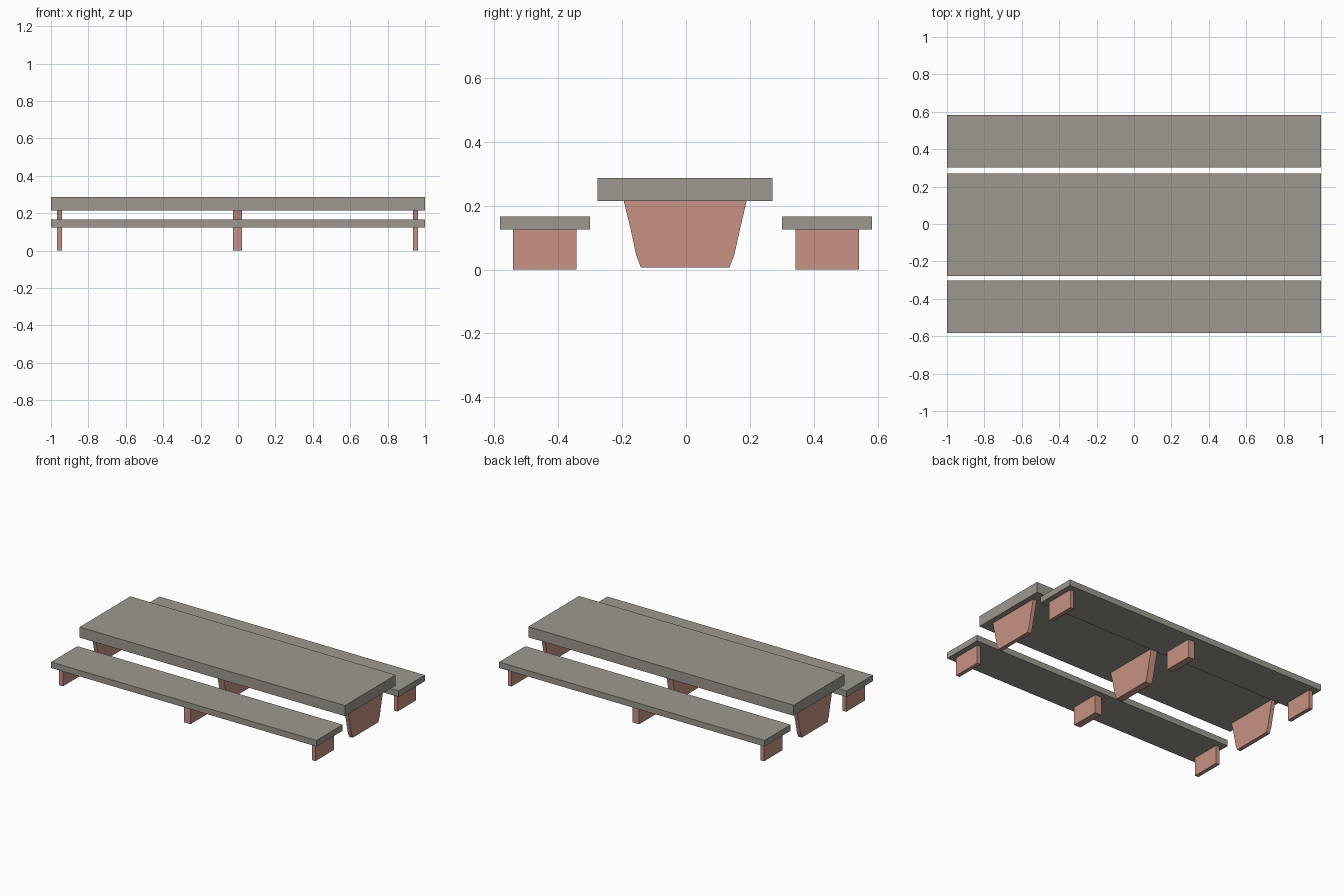
import bpy, bmesh

if "Cube" in bpy.data.objects:
    bpy.data.objects.remove(bpy.data.objects["Cube"])


def material(name, rgb):
    m = bpy.data.materials.new(name)
    m.diffuse_color = (*rgb, 1)
    m.use_nodes = True
    m.node_tree.nodes["Principled BSDF"].inputs["Base Color"].default_value = m.diffuse_color
    return m


GREY = material("weathered_grey", (0.34, 0.315, 0.28))
PINK = material("terracotta_pink", (0.58, 0.29, 0.23))


def prism(name, profile, x0, x1, mat):
    """Extrude a (y, z) profile along x."""
    bm = bmesh.new()
    face = bm.faces.new([bm.verts.new((x0, y, z)) for y, z in profile])
    ext = bmesh.ops.extrude_face_region(bm, geom=[face])
    verts = [v for v in ext["geom"] if isinstance(v, bmesh.types.BMVert)]
    bmesh.ops.translate(bm, verts=verts, vec=(x1 - x0, 0, 0))
    bmesh.ops.recalc_face_normals(bm, faces=bm.faces)
    me = bpy.data.meshes.new(name)
    bm.to_mesh(me)
    bm.free()
    me.materials.append(mat)
    ob = bpy.data.objects.new(name, me)
    bpy.context.collection.objects.link(ob)
    return ob


def rect(y0, y1, z0, z1):
    return [(y0, z0), (y1, z0), (y1, z1), (y0, z1)]


# Slabs: table top and two bench seats
prism("table_top", rect(-0.277, 0.27, 0.215, 0.287), -1, 1, GREY)
sides = (("front", -1), ("back", 1))
for side, s in sides:
    y0, y1 = sorted((s * 0.301, s * 0.583))
    prism(side + "_bench_seat", rect(y0, y1, 0.125, 0.166), -1, 1, GREY)

# Supports: tapered table pedestals and square bench legs at three stations
pedestal = [(-0.141, 0.006), (0.136, 0.006), (0.151, 0.045), (0.17, 0.13),
            (0.19, 0.215), (-0.195, 0.215), (-0.174, 0.13), (-0.156, 0.045)]
stations = (("left", -0.968, -0.941), ("middle", -0.026, 0.022), ("right", 0.936, 0.963))
for pos, x0, x1 in stations:
    prism(pos + "_table_leg", pedestal, x0, x1, PINK)
    for side, s in sides:
        y0, y1 = sorted((s * 0.342, s * 0.542))
        prism(f"{side}_bench_{pos}_leg", rect(y0, y1, 0, 0.125), x0, x1, PINK)
